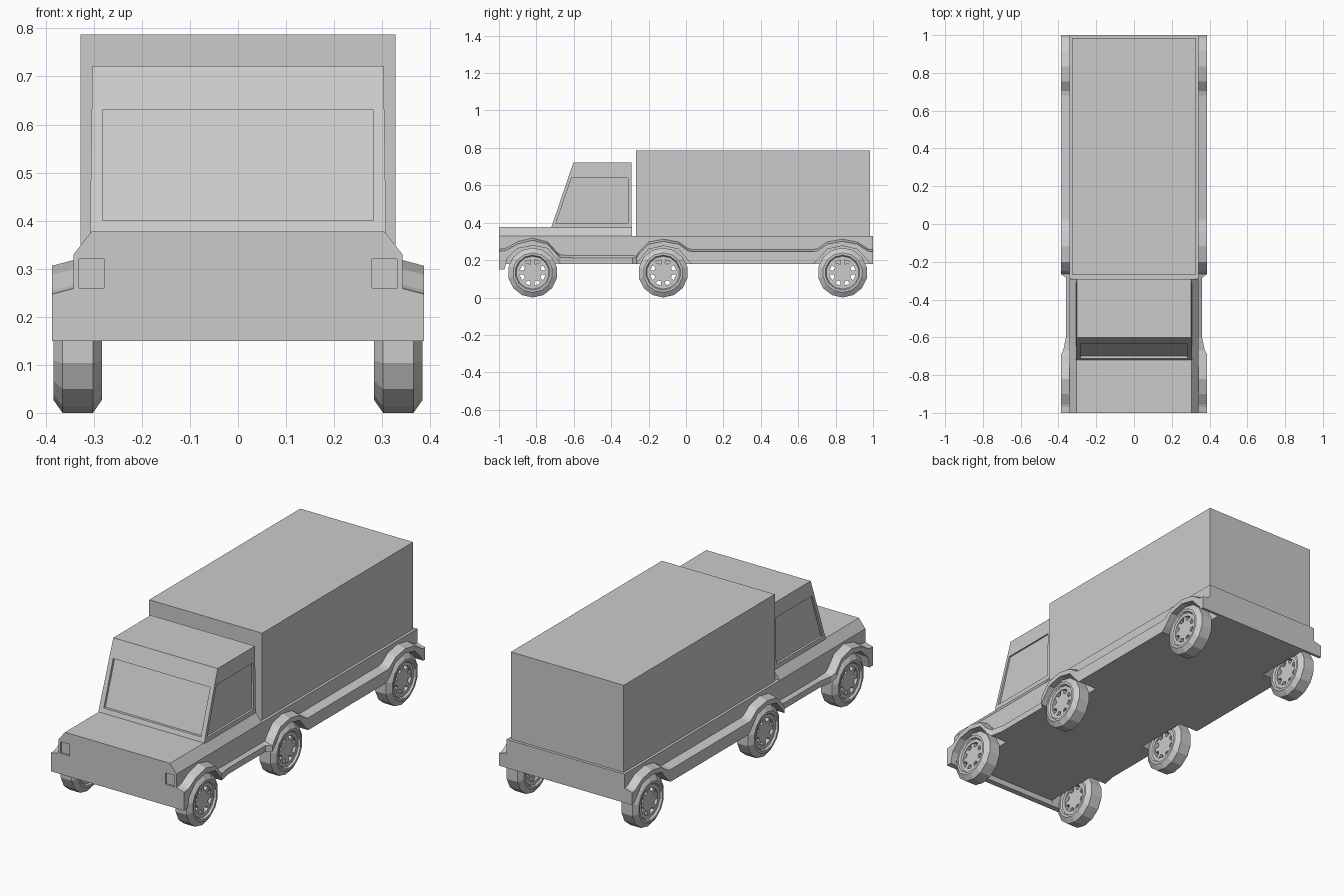
import bpy, bmesh
from math import sin, cos, pi, radians

if "Cube" in bpy.data.objects:
    bpy.data.objects.remove(bpy.data.objects["Cube"])


def loft(name, sections, closed=False):
    """Join equal-length rings of points; cap the ends or close into a loop."""
    bm = bmesh.new()
    rings = [[bm.verts.new(p) for p in s] for s in sections]
    n = len(rings[0])
    pairs = list(zip(rings, rings[1:]))
    if closed:
        pairs.append((rings[-1], rings[0]))
    else:
        bm.faces.new(rings[0])
        bm.faces.new(rings[-1])
    for a, b in pairs:
        for i in range(n):
            j = (i + 1) % n
            bm.faces.new((a[i], a[j], b[j], b[i]))
    bmesh.ops.recalc_face_normals(bm, faces=bm.faces)
    me = bpy.data.meshes.new(name)
    bm.to_mesh(me)
    bm.free()
    ob = bpy.data.objects.new(name, me)
    bpy.context.collection.objects.link(ob)
    return ob


def prism(name, yz, x0, x1):
    return loft(name, [[(x, y, z) for y, z in yz] for x in (x0, x1)])


def box(name, x, y0, y1, z0, z1):
    return prism(name, [(y0, z0), (y1, z0), (y1, z1), (y0, z1)], -x, x)


def cut(ob, cutter):
    m = ob.modifiers.new("cut", 'BOOLEAN')
    m.operation = 'DIFFERENCE'
    m.solver = 'EXACT'
    m.object = cutter
    cutter.hide_render = True
    cutter.hide_set(True)


def mirror(ob):
    ob.modifiers.new("mirror", 'MIRROR')


# chassis, bumper and cargo box
box("chassis", 0.275, -1, 1, 0.18, 0.33)
box("front_bumper", 0.275, -1, -0.97, 0.15, 0.25)
box("cargo_box", 0.328, -0.268, 0.985, 0.33, 0.787)

# body side with flared wheel arches: y, underside z, flare top z, outer x
W = 0.387
stations = [
    (-1, .15, .247, W), (-.97, .15, .25, W), (-.955, .21, .255, W),
    (-.9, .262, .287, W), (-.82, .278, .306, W), (-.74, .262, .285, W),
    (-.69, .2, .23, W), (-.67, .18, .215, .375), (-.6, .18, .212, .36),
    (-.285, .18, .212, .36), (-.265, .18, .21, W), (-.25, .2, .235, W),
    (-.2, .258, .285, W), (-.12, .276, .3, W), (-.04, .258, .285, W),
    (.01, .2, .25, W), (.03, .18, .245, W), (.68, .18, .245, W),
    (.705, .2, .25, W), (.755, .258, .285, W), (.835, .276, .3, W),
    (.915, .258, .285, W), (.97, .2, .25, W), (.985, .18, .245, W),
    (1, .18, .245, W)]
side = loft("body_side", [
    [(.275, y, b), (xo, y, b), (xo, y, t), (.342, y, t + .012), (.342, y, .33), (.275, y, .33)]
    for y, b, t, xo in stations])

# recessed headlight
cut(side, prism("headlight_cutter", [(-1.1, .26), (-.99, .26), (-.99, .32), (-1.1, .32)], .279, .331))
mirror(side)

# bonnet with sloped shoulders
loft("bonnet", [[(-.342, y, .33), (.342, y, .33), (.305, y, .377), (-.305, y, .377)] for y in (-1, -.29)])

# cab
cab = loft("cab", [
    [(-x, y0, z), (x, y0, z), (x, -.292, z), (-x, -.292, z)]
    for x, y0, z in ((.308, -.722, .37), (.303, -.602, .722))])


# recessed windscreen and side windows
def screen_y(z):
    return -.722 + (z - .37) * .12 / .352


lo, hi = screen_y(.40), screen_y(.63)
cut(cab, prism("windscreen_cutter", [(lo + .014, .4), (lo - .1, .4), (hi - .1, .63), (hi + .014, .63)], -.282, .282))
window = [(-.695, .397), (-.31, .397), (-.31, .64), (-.612, .64)]
for s in (-1, 1):
    cut(cab, prism("window_cutter", window, s * .296, s * .4))

# wheels: faceted tyre ring plus an eight-spoked hub with open gaps
N = 14
tyre_profile = [(.302, .133), (.365, .133), (.384, .106), (.384, .094), (.374, .088), (.374, .07),
                (.292, .07), (.292, .088), (.283, .094), (.283, .106)]
hub_shape = [(r, 45 * k + a) for k in range(8)
             for r, a in ((.071, -9), (.071, 9), (.049, 13), (.049, 32))]
for label, y in (("front", -.82), ("middle", -.122), ("rear", .837)):
    tyre = loft(label + "_tyre", [
        [(x, y + r * sin(2 * pi * i / N), .133 - r * cos(2 * pi * i / N)) for x, r in tyre_profile]
        for i in range(N)], closed=True)
    hub = prism(label + "_hub", [(y + r * cos(radians(a)), .133 + r * sin(radians(a))) for r, a in hub_shape],
                .3, .37)
    mirror(tyre)
    mirror(hub)
